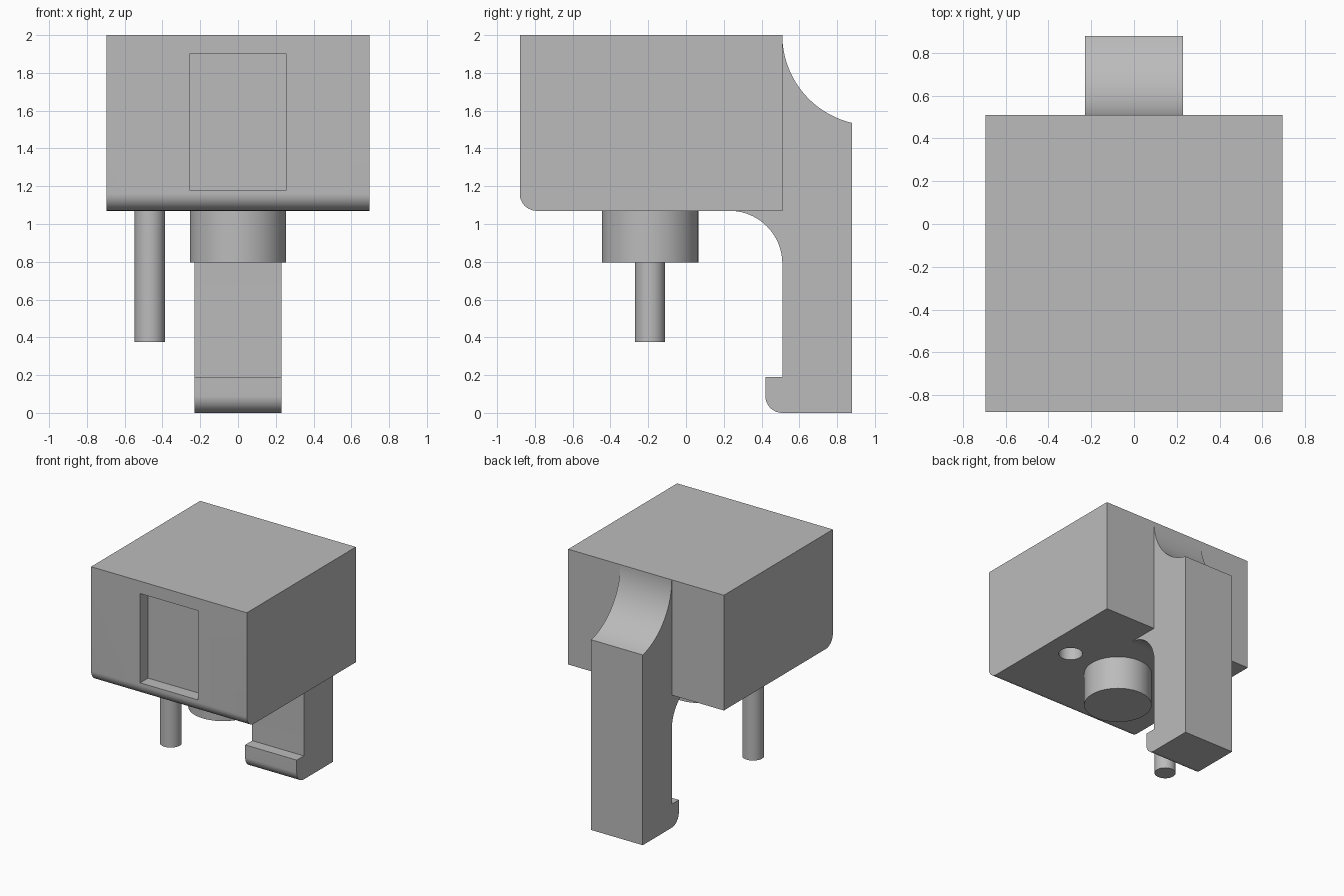
import bpy, bmesh
from math import sin, cos, pi, radians, atan2
from mathutils import Vector

if "Cube" in bpy.data.objects:
    bpy.data.objects.remove(bpy.data.objects["Cube"], do_unlink=True)

GREY = (0.5, 0.5, 0.5, 1)
grey = bpy.data.materials.new("plain grey")
grey.use_nodes = True
grey.diffuse_color = GREY
grey.node_tree.nodes["Principled BSDF"].inputs["Base Color"].default_value = GREY

BOTTOM, TOP = 1.07, 2.0
FRONT, REAR = -0.88, 0.51
BACK = 0.88
HALF = 0.695
PEG_Y, PEG_X = -0.19, 0.467


def finish(name, bm):
    bmesh.ops.recalc_face_normals(bm, faces=bm.faces)
    mesh = bpy.data.meshes.new(name)
    bm.to_mesh(mesh)
    bm.free()
    mesh.materials.append(grey)
    obj = bpy.data.objects.new(name, mesh)
    bpy.context.collection.objects.link(obj)
    return obj


def activate(obj):
    bpy.ops.object.select_all(action='DESELECT')
    obj.select_set(True)
    bpy.context.view_layer.objects.active = obj


def smooth(obj):
    activate(obj)
    bpy.ops.object.shade_smooth_by_angle(angle=radians(30))


def arc(cy, cz, r, start, end, steps=20):
    angles = [start + (end - start) * i / steps for i in range(steps + 1)]
    return [(cy + r * cos(a), cz + r * sin(a)) for a in angles]


def extrude_profile(name, points, half_width):
    """Side profile in y and z, extruded along x."""
    bm = bmesh.new()
    face = bm.faces.new([bm.verts.new((-half_width, y, z)) for y, z in points])
    side = bmesh.ops.extrude_face_region(bm, geom=[face])["geom"]
    verts = [v for v in side if isinstance(v, bmesh.types.BMVert)]
    bmesh.ops.translate(bm, verts=verts, vec=Vector((2 * half_width, 0, 0)))
    return finish(name, bm)


def cylinder(name, x, y, r, low, high):
    bm = bmesh.new()
    bmesh.ops.create_cone(bm, cap_ends=True, segments=64, radius1=r, radius2=r, depth=high - low)
    bmesh.ops.translate(bm, verts=bm.verts, vec=Vector((x, y, (low + high) / 2)))
    return finish(name, bm)


def cut(target, cutter):
    activate(target)
    mod = target.modifiers.new("cut", 'BOOLEAN')
    mod.operation, mod.solver, mod.object = 'DIFFERENCE', 'EXACT', cutter
    bpy.ops.object.modifier_apply(modifier=mod.name)
    bpy.data.objects.remove(cutter, do_unlink=True)


# Main block with a rounded lower front edge
edge = 0.09
block = extrude_profile("main_block", arc(FRONT + edge, BOTTOM + edge, edge, pi, 1.5 * pi)
                        + [(REAR, BOTTOM), (REAR, TOP), (FRONT, TOP)], HALF)

# Shallow front recess and the socket under the block
recess = extrude_profile("recess_cutter", [(FRONT - 0.1, 1.18), (FRONT + 0.1, 1.18),
                                           (FRONT + 0.1, 1.9), (FRONT - 0.1, 1.9)], 0.257)
cut(block, recess)
cut(block, cylinder("socket_cutter", PEG_X, PEG_Y, 0.09, BOTTOM - 0.1, BOTTOM + 0.72))
smooth(block)

# Rear clip arm: scooped top, filleted root and hooked foot
scoop = 0.477
scoop_end = pi + atan2(0.465, scoop - (BACK - REAR))
root = 0.28
foot = 0.09
profile = arc(REAR + scoop, TOP, scoop, pi, scoop_end, 28)
profile += [(BACK, 0)]
profile += arc(REAR, foot, foot, 1.5 * pi, pi)
profile += [(REAR - foot, 0.19), (REAR, 0.19)]
profile += arc(REAR - root, BOTTOM - root, root, 0, pi / 2)
profile += [(REAR, BOTTOM)]
smooth(extrude_profile("clip_arm", profile, 0.23))

# Central boss and the long peg
smooth(cylinder("boss", 0, PEG_Y, 0.255, 0.795, BOTTOM))
smooth(cylinder("peg", -PEG_X, PEG_Y, 0.08, 0.375, BOTTOM))
